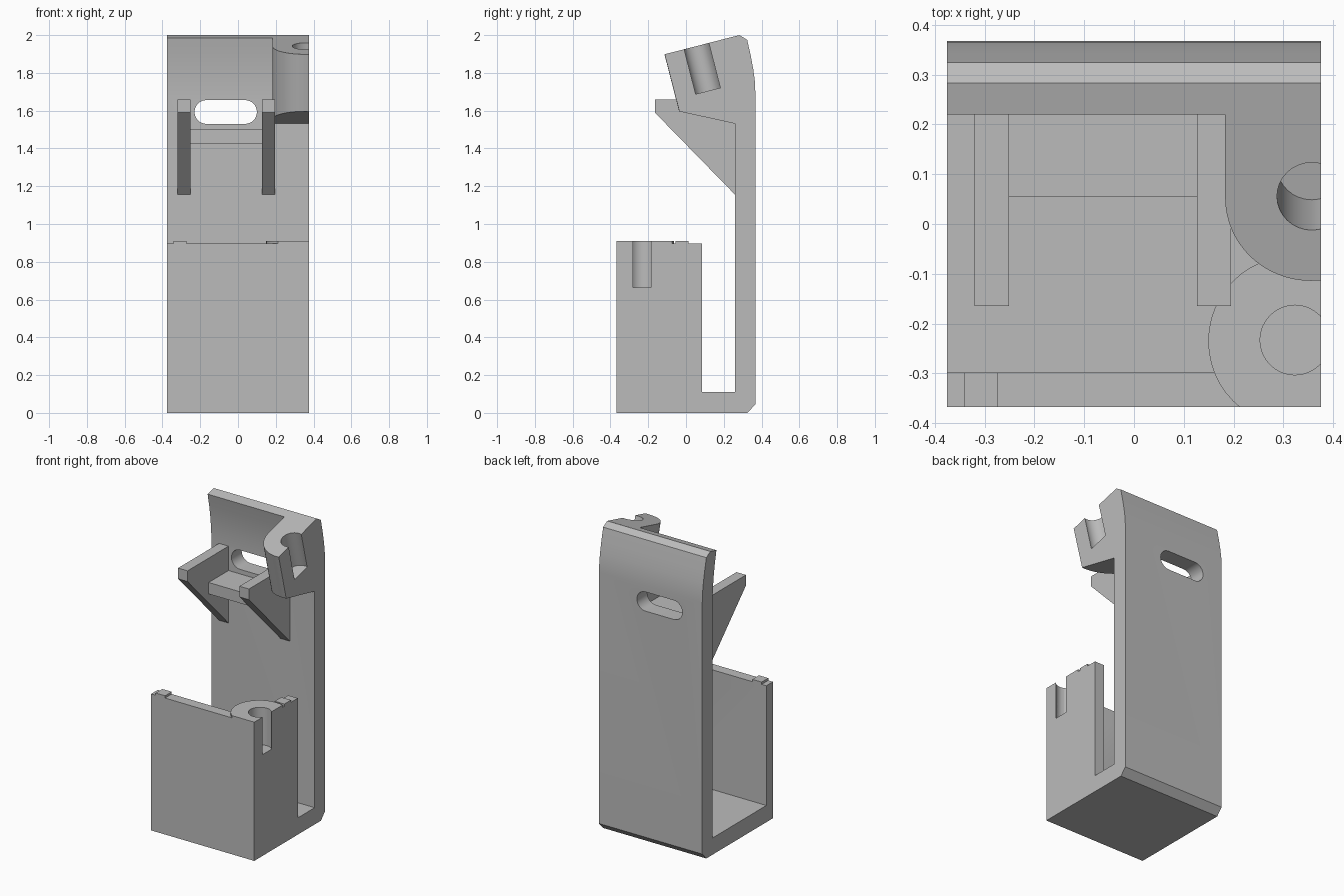
import bpy, bmesh
from math import radians, sin, cos, pi
from mathutils import Vector, Matrix

if "Cube" in bpy.data.objects:
    bpy.data.objects.remove(bpy.data.objects["Cube"], do_unlink=True)

grey = bpy.data.materials.new("plain grey plastic")
grey.use_nodes = True
grey.diffuse_color = (0.5, 0.5, 0.5, 1)
grey.node_tree.nodes["Principled BSDF"].inputs["Base Color"].default_value = (0.5, 0.5, 0.5, 1)

W, D = 0.375, 0.367            # half width and half depth
TILT = radians(14.4)           # lean of the head


def arc(cx, cy, r, a0, a1, n=32):
    steps = [radians(a0 + (a1 - a0) * i / n) for i in range(n + 1)]
    return [(cx + r * cos(a), cy + r * sin(a)) for a in steps]


def prism(name, pts, axis, lo, hi, matrix=None, clips=()):
    """Extrude a 2D outline along an axis, then trim it by planes (point, outward normal)."""
    place = {"x": lambda p, t: (t, p[0], p[1]),
             "y": lambda p, t: (p[0], t, p[1]),
             "z": lambda p, t: (p[0], p[1], t)}[axis]
    bm = bmesh.new()
    face = bm.faces.new([bm.verts.new(place(p, lo)) for p in pts])
    new = bmesh.ops.extrude_face_region(bm, geom=[face])["geom"]
    shift = Vector(place((0, 0), hi - lo))
    bmesh.ops.translate(bm, vec=shift, verts=[g for g in new if isinstance(g, bmesh.types.BMVert)])
    if matrix:
        bm.transform(matrix)
    for co, no in clips:
        geom = bm.verts[:] + bm.edges[:] + bm.faces[:]
        bmesh.ops.bisect_plane(bm, geom=geom, plane_co=co, plane_no=no, clear_outer=True)
        bmesh.ops.holes_fill(bm, edges=[e for e in bm.edges if e.is_boundary], sides=0)
    bmesh.ops.recalc_face_normals(bm, faces=bm.faces[:])
    mesh = bpy.data.meshes.new(name)
    bm.to_mesh(mesh)
    bm.free()
    mesh.materials.append(grey)
    obj = bpy.data.objects.new(name, mesh)
    bpy.context.collection.objects.link(obj)
    return obj


def box(name, x, y, z):
    return prism(name, [(x[0], y[0]), (x[1], y[0]), (x[1], y[1]), (x[0], y[1])], "z", *z)


def cut(cutter, *targets):
    """Subtract the cutter from every target, then discard it."""
    cutter.hide_render = True
    for obj in targets:
        mod = obj.modifiers.new("cut", "BOOLEAN")
        mod.operation, mod.solver, mod.object = "DIFFERENCE", "EXACT", cutter
        bpy.context.view_layer.update()
        graph = bpy.context.evaluated_depsgraph_get()
        mesh = bpy.data.meshes.new_from_object(obj.evaluated_get(graph))
        obj.modifiers.clear()
        obj.data = mesh
    bpy.data.objects.remove(cutter, do_unlink=True)


# Back plate and floor: one L profile with chamfered corners and a bent top
profile = [(-D, 0), (0.325, 0), (D, 0.045),
           (D, 1.70), (0.364, 1.76), (0.356, 1.82), (0.343, 1.89), (0.324, 1.975),
           (0.283, 2.0), (0.22, 1.984),
           (0.237, 1.90), (0.249, 1.82), (0.257, 1.74), (0.26, 1.66),
           (0.26, 0.11), (-D, 0.11)]
body = prism("back_plate_and_floor", profile, "x", -W, W)

# Rounded slot through the back plate
slot = arc(0.037, 1.593, 0.063, -90, 90, 16) + arc(-0.167, 1.593, 0.063, 90, 270, 16)
cut(prism("slot_cutter", slot, "y", 0.1, 0.5), body)

# Pocket walls with small raised tabs
RIM, TOP = 0.896, 0.911
front_wall = box("front_wall", (-W, W), (-D, -0.298), (0, RIM))
side_wall = box("side_wall", (0.305, W), (-D, 0.085), (0, RIM))
box("front_tab", (-0.341, -0.273), (-D, -0.298), (RIM - 0.02, TOP))
box("side_tab", (0.305, W), (-0.055, 0.013), (RIM - 0.02, TOP))

# Lower screw boss, trimmed flush with the outer walls
flush_side = ((W, 0, 0), (1, 0, 0))
lower_boss = prism("lower_boss", arc(0.32, -0.235, 0.171, 0, 352.5, 47), "z", 0.05, TOP,
                   clips=[flush_side, ((0, -D, 0), (0, -1, 0))])
cut(prism("lower_hole_cutter", arc(0.323, -0.233, 0.07, 0, 348.75, 31), "z", 0.665, 1.1),
    lower_boss, side_wall, front_wall)

# Upper screw boss, leaning with the head and cut off at a slope below
lean = Matrix.Translation((0, -0.115, 1.898)) @ Matrix.Rotation(TILT, 4, "X")
outline = arc(0.355, 0.173, 0.172, 180, 360) + [(0.527, 0.41), (0.183, 0.41)]
upper_boss = prism("upper_boss", outline, "z", -0.6, 0, lean,
                   [flush_side, ((0, -0.04, 1.597), (0, -0.22, -1)), ((0, 0.30, 0), (0, 1, 0))])
cut(prism("upper_hole_cutter", arc(0.357, 0.176, 0.07, 0, 348.75, 31), "z", -0.245, 0.2, lean),
    upper_boss)

# Two triangular support arms and the ledge between them
arm = [(-0.165, 1.66), (-0.165, 1.59), (0.26, 1.155), (0.30, 1.155), (0.30, 1.50), (0.26, 1.66)]
for side, x in (("right", -0.32), ("left", 0.126)):
    prism(side + "_arm", arm, "x", x, x + 0.069)
box("ledge", (-0.26, 0.13), (0.054, 0.29), (1.425, 1.50))

# Smooth the curved faces and keep the edges crisp
for obj in bpy.context.collection.objects:
    if obj.type == "MESH" and grey.name in obj.data.materials:
        obj.data.shade_smooth()
        obj.data.set_sharp_from_angle(angle=radians(25))
